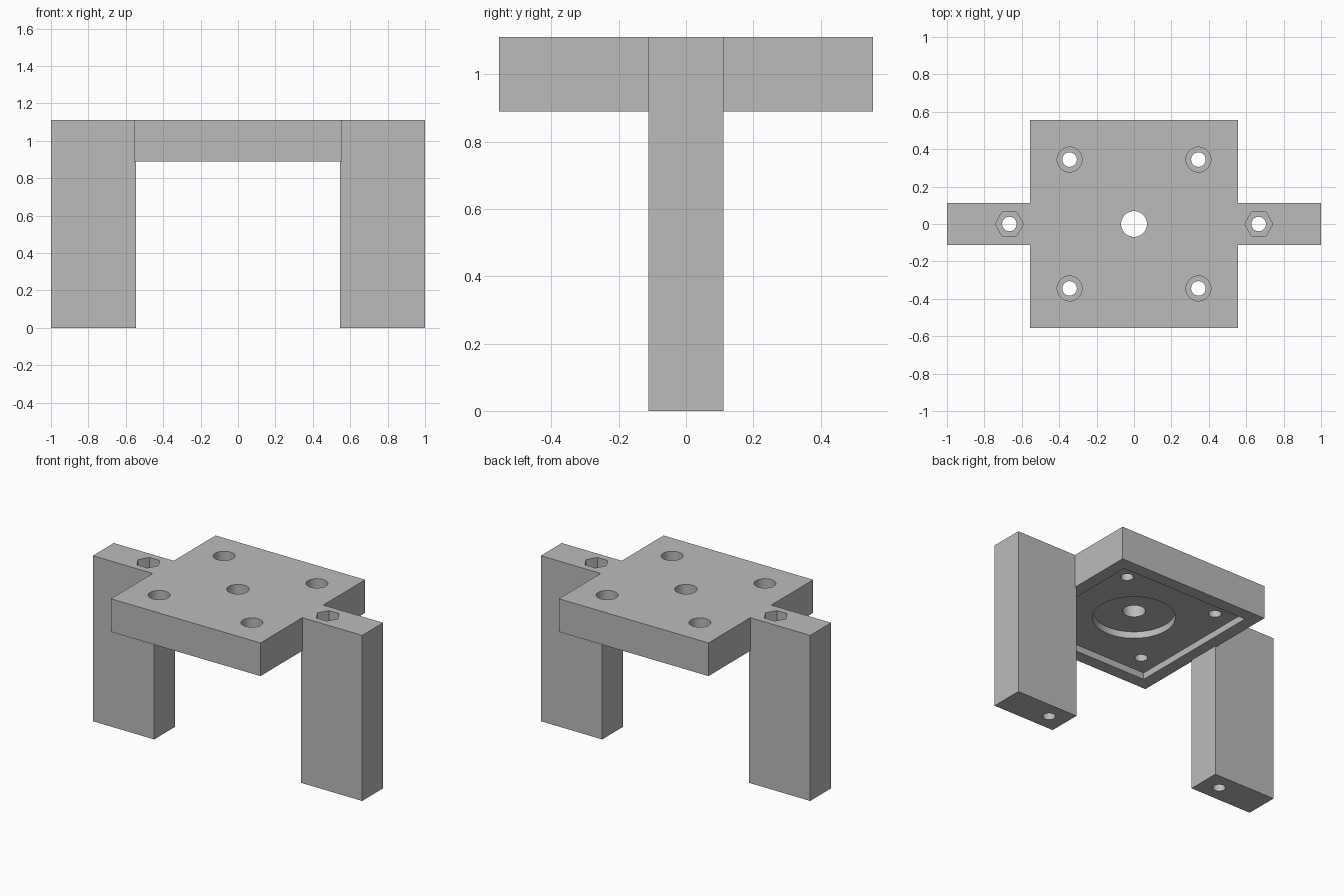
import bpy, math

cube = bpy.data.objects.get("Cube")
if cube:
    bpy.data.objects.remove(cube, do_unlink=True)

U = 2 / 90            # one millimetre in scene units
TOP = 50              # overall height in millimetres

grey = bpy.data.materials.new("light grey")
grey.use_nodes = True
grey.diffuse_color = (0.5, 0.5, 0.5, 1)
grey.node_tree.nodes["Principled BSDF"].inputs["Base Color"].default_value = (0.5, 0.5, 0.5, 1)


def box(name, size, centre):
    bpy.ops.mesh.primitive_cube_add(size=1, location=[c * U for c in centre])
    ob = bpy.context.object
    ob.name = name
    ob.scale = [s * U for s in size]
    bpy.ops.object.transform_apply(location=True, rotation=False, scale=True)
    ob.data.materials.append(grey)
    return ob


def bore(name, x, y, radius, z0, z1, sides=48):
    bpy.ops.mesh.primitive_cylinder_add(
        vertices=sides, radius=radius * U, depth=(z1 - z0) * U,
        location=(x * U, y * U, (z0 + z1) / 2 * U),
        rotation=(0, 0, math.pi / 2 if sides == 6 else 0))
    ob = bpy.context.object
    ob.name = name
    ob.data.materials.append(grey)
    return ob


def combine(body, tool, operation):
    mod = body.modifiers.new(tool.name, "BOOLEAN")
    mod.operation, mod.solver, mod.object = operation, "EXACT", tool
    bpy.context.view_layer.objects.active = body
    bpy.ops.object.modifier_apply(modifier=mod.name)
    bpy.data.objects.remove(tool, do_unlink=True)


# Square plate joined to its two side legs
body = box("motor_bracket", (50, 50, 10), (0, 0, 45))
for side in (-1, 1):
    combine(body, box("leg", (20.5, 10, 50), (side * 34.75, 0, 25)), "UNION")

# Square pocket under the plate, round recess above it, shaft hole
combine(body, box("pocket_cutter", (42.5, 42.5, 4), (0, 0, 40)), "DIFFERENCE")
combine(body, bore("recess_cutter", 0, 0, 11.2, 39, 44, 64), "DIFFERENCE")
combine(body, bore("shaft_cutter", 0, 0, 3.1, 39, TOP + 1), "DIFFERENCE")

# Counterbored screw holes in the plate
for x in (-15.5, 15.5):
    for y in (-15.5, 15.5):
        combine(body, bore("screw_cutter", x, y, 1.75, 39, TOP + 1), "DIFFERENCE")
        combine(body, bore("head_cutter", x, y, 3, 45, TOP + 1), "DIFFERENCE")

# Long bolt holes through the legs, with hexagonal nut seats on top
for x in (-30, 30):
    combine(body, bore("bolt_cutter", x, 0, 1.75, -1, TOP + 1), "DIFFERENCE")
    combine(body, bore("nut_cutter", x, 0, 3.4, 45, TOP + 1, 6), "DIFFERENCE")

bpy.ops.object.select_all(action="DESELECT")
body.select_set(True)
bpy.context.view_layer.objects.active = body
bpy.ops.object.shade_smooth_by_angle(angle=math.radians(30))
